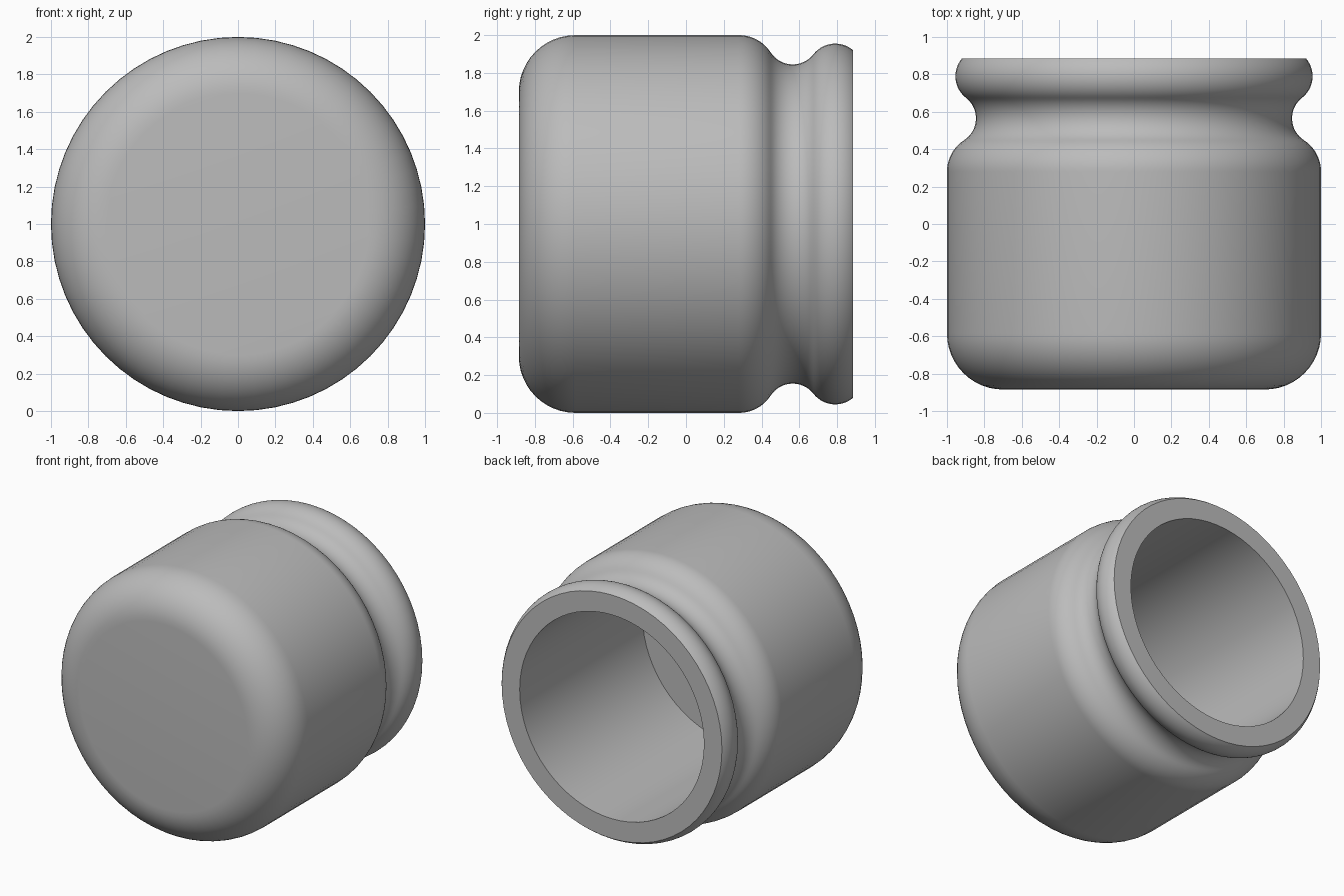
import bpy, bmesh, math
from mathutils import Vector, Matrix

cube = bpy.data.objects.get("Cube")
if cube:
    bpy.data.objects.remove(cube)

SEGMENTS = 64


def arc(r, y, radius, start, end, steps=10):
    """Arc points (r, y); angle 0 points outward, 90 points to the back."""
    angles = [math.radians(start + (end - start) * i / steps) for i in range(steps + 1)]
    return [(r + radius * math.cos(a), y + radius * math.sin(a)) for a in angles]


# Plain grey material
grey = bpy.data.materials.new("plain_grey")
grey.use_nodes = True
colour = (0.5, 0.5, 0.5, 1)
grey.diffuse_color = colour
grey.node_tree.nodes["Principled BSDF"].inputs["Base Color"].default_value = colour

# Profile from the closed base, along the outside, over the rim, to the inner floor
profile = [(0, -0.885)]
profile += arc(0.7, -0.585, 0.3, -90, 0, 12)          # rounded base edge
profile += arc(0.8, 0.28, 0.2, 0, 57)                 # shoulder
profile += arc(0.984, 0.565, 0.139, 237, 128, 16)[1:]  # neck groove
profile += arc(0.809, 0.79, 0.146, -52, 40.6, 14)[1:]  # lip bead
profile += [(0.77, 0.885), (0.77, -0.58), (0, -0.58)]  # rim, bore and floor

# Revolve the profile about the long axis
bm = bmesh.new()
verts = [bm.verts.new((r, y, 0)) for r, y in profile]
edges = [bm.edges.new(pair) for pair in zip(verts, verts[1:])]
bmesh.ops.spin(bm, geom=verts + edges, cent=(0, 0, 0), axis=(0, 1, 0),
               angle=math.tau, steps=SEGMENTS, use_duplicate=False)
bmesh.ops.remove_doubles(bm, verts=bm.verts, dist=0.0005)
bmesh.ops.recalc_face_normals(bm, faces=bm.faces)
bmesh.ops.translate(bm, verts=bm.verts, vec=(0, 0, 1))
mesh = bpy.data.meshes.new("jar_body")
bm.to_mesh(mesh)
bm.free()

jar = bpy.data.objects.new("jar_body", mesh)
mesh.materials.append(grey)
bpy.context.collection.objects.link(jar)
bpy.ops.object.select_all(action='DESELECT')
jar.select_set(True)
bpy.context.view_layer.objects.active = jar
bpy.ops.object.shade_smooth_by_angle(angle=math.radians(35))
